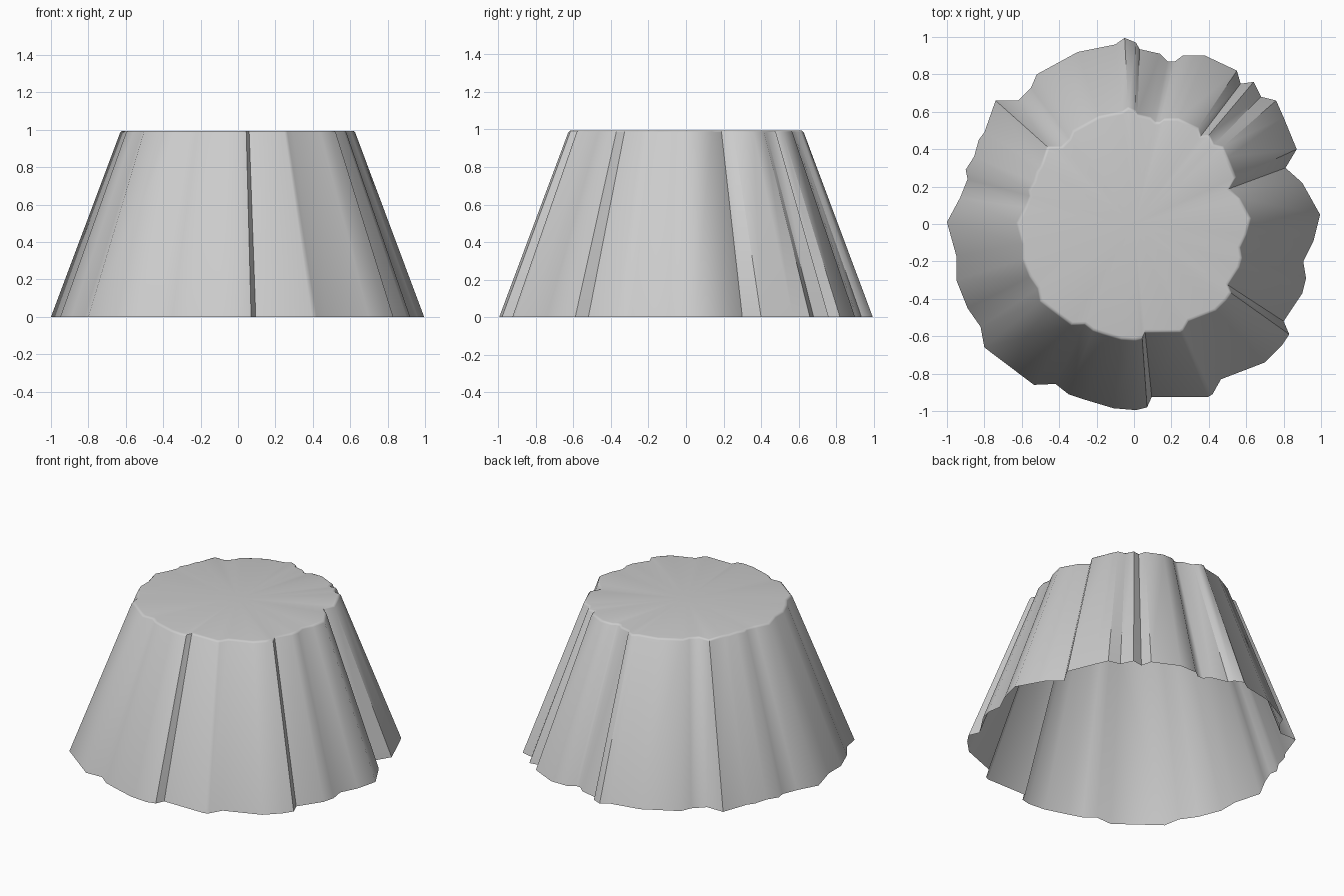
import bpy, bmesh, math

# Irregular hem outline seen from above, counter-clockwise
HEM = [(.995, .05), (.90, .22), (.81, .30), (.87, .40), (.80, .57), (.76, .66), (.68, .68),
       (.64, .76), (.57, .75), (.55, .82), (.38, .90), (.26, .90), (.22, .87), (.18, .87),
       (.14, .91), (.03, .935), (.01, .97), (-.05, .995), (-.10, .96), (-.30, .92),
       (-.52, .80), (-.55, .73), (-.62, .66), (-.74, .66), (-.80, .49), (-.83, .45),
       (-.855, .36), (-.90, .29), (-.89, .24), (-.93, .14), (-1.0, .01), (-.95, -.17),
       (-.95, -.30), (-.89, -.45), (-.82, -.55), (-.80, -.66), (-.535, -.86), (-.42, -.855),
       (-.35, -.91), (-.26, -.94), (-.11, -.985), (.01, -.995), (.07, -.98), (.095, -.925),
       (.395, -.925), (.42, -.91), (.465, -.83), (.70, -.74), (.79, -.65), (.83, -.59),
       (.80, -.52), (.90, -.37), (.92, -.29), (.905, -.20), (.96, -.09)]

# (scale, height) of each ring: open hem, straight wall, slightly rounded top rim
RINGS = [(1.0, 0.0), (0.63, 0.985), (0.622, 0.993), (0.61, 0.995)]

bm = bmesh.new()
rings = [[bm.verts.new((x * s, y * s, z)) for x, y in HEM] for s, z in RINGS]
n = len(HEM)

# Fluted side wall and rim
for low, high in zip(rings, rings[1:]):
    for i in range(n):
        j = (i + 1) % n
        bm.faces.new((low[i], low[j], high[j], high[i]))

# Flat top cap, fanned from the middle; the bottom stays open
centre = bm.verts.new((0, 0, 0.995))
for i in range(n):
    bm.faces.new((rings[-1][i], rings[-1][(i + 1) % n], centre))

mesh = bpy.data.meshes.new("fluted_shell")
bm.to_mesh(mesh)
bm.free()
shell = bpy.data.objects.new("fluted_shell", mesh)
bpy.context.collection.objects.link(shell)

# Soft folds with sharp creases kept
bpy.context.view_layer.objects.active = shell
shell.select_set(True)
bpy.ops.object.shade_smooth_by_angle(angle=math.radians(45))
